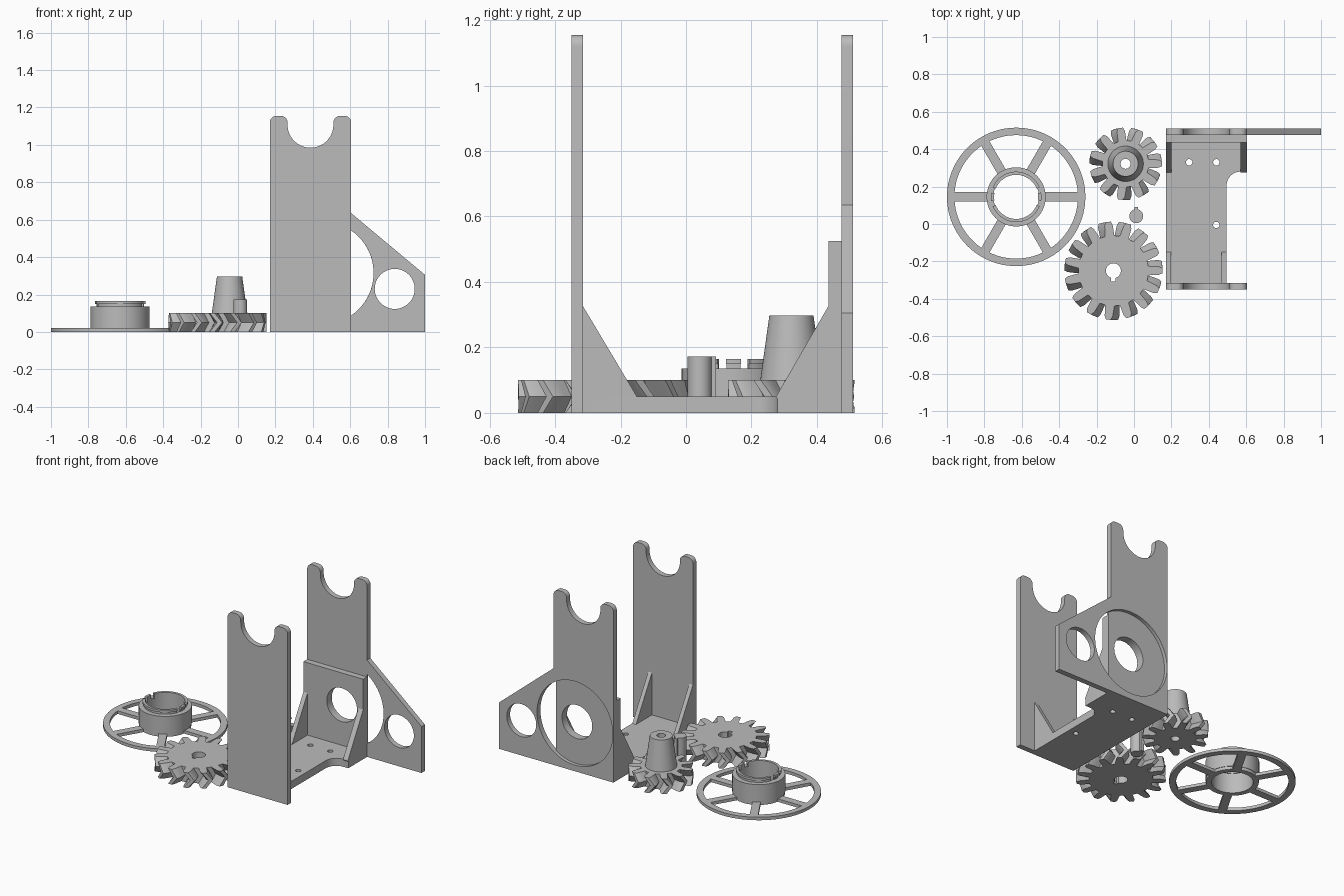
import bpy, bmesh
from math import sin, cos, pi, asin, acos, radians
from mathutils import Vector

if "Cube" in bpy.data.objects:
    bpy.data.objects.remove(bpy.data.objects["Cube"])

grey = bpy.data.materials.new("plain grey")
grey.diffuse_color = (0.5, 0.5, 0.5, 1)
grey.use_nodes = True
grey.node_tree.nodes["Principled BSDF"].inputs["Base Color"].default_value = grey.diffuse_color

XZ = (pi / 2, 0, 0)         # profile drawn in x, z; grows towards -y
YZ = (pi / 2, 0, pi / 2)    # profile drawn in y, z; grows towards +x


def arc(cx, cy, r, a0, a1, n=16):
    """Points along an arc, angles in radians."""
    return [(cx + r * cos(a0 + (a1 - a0) * i / n), cy + r * sin(a0 + (a1 - a0) * i / n))
            for i in range(n + 1)]


def circle(cx, cy, r, n=48):
    return arc(cx, cy, r, 0, 2 * pi, n)[:-1]


def solid(name, outer, levels, holes=(), loc=(0, 0, 0), rot=(0, 0, 0)):
    """Loft an outline through (height, scale, twist) levels, with straight holes."""
    bm = bmesh.new()
    caps = [[], []]
    for k, loop in enumerate([outer, *holes]):
        rings = []
        for z, s, t in levels:
            if k:
                s, t = 1, 0
            rings.append([bm.verts.new((s * (x * cos(t) - y * sin(t)),
                                        s * (x * sin(t) + y * cos(t)), z)) for x, y in loop])
        n = len(loop)
        for a, b in zip(rings, rings[1:]):
            for i in range(n):
                j = (i + 1) % n
                bm.faces.new((a[i], a[j], b[j], b[i]))
        for cap, ring in zip(caps, (rings[0], rings[-1])):
            cap += [bm.edges.get((ring[i], ring[(i + 1) % n])) for i in range(n)]
    for cap, nz in zip(caps, (-1, 1)):
        bmesh.ops.triangle_fill(bm, use_beauty=True, edges=cap, normal=Vector((0, 0, nz)))
    bmesh.ops.recalc_face_normals(bm, faces=bm.faces)
    mesh = bpy.data.meshes.new(name)
    bm.to_mesh(mesh)
    bm.free()
    mesh.materials.append(grey)
    ob = bpy.data.objects.new(name, mesh)
    bpy.context.collection.objects.link(ob)
    ob.location, ob.rotation_euler = loc, rot
    bpy.ops.object.select_all(action='DESELECT')
    ob.select_set(True)
    bpy.context.view_layer.objects.active = ob
    bpy.ops.object.shade_smooth_by_angle(angle=radians(25))
    return ob


def prism(name, outer, z0, z1, holes=(), loc=(0, 0, 0), rot=(0, 0, 0)):
    return solid(name, outer, [(z0, 1, 0), (z1, 1, 0)], holes, loc, rot)


# ---- bracket: base plate with screw holes and a filleted step
base = [(0.17, -0.33), (0.495, -0.33)] + arc(0.57, 0.205, 0.075, pi, pi / 2) + \
       [(0.605, 0.28), (0.605, 0.475), (0.17, 0.475)]
prism("base_plate", base, 0, 0.05,
      [circle(x, y, 0.017, 20) for x, y in ((0.295, 0.33), (0.44, 0.33), (0.44, -0.005))])

# ---- uprights with a round cradle at the top
cradle = []
for cx in (0.57, 0.55):
    a = 0 if cx == 0.57 else pi / 2
    cradle += arc(cx if a == 0 else 0.545, 1.12, 0.035, a, a + pi / 2, 8)
cradle += arc(0.3875, 1.1075, 0.1225, 0, -pi, 28)
cradle += arc(0.23, 1.12, 0.035, 0, pi / 2, 8) + arc(0.205, 1.12, 0.035, pi / 2, pi, 8)

prism("front_upright", [(0.17, 0), (0.605, 0)] + cradle, 0, 0.035,
      loc=(0, -0.315, 0), rot=XZ)

# rear upright carries a side arm and a round motor recess
rear = [(0.17, 0), (1, 0), (1, 0.305), (0.605, 0.635)] + cradle
arm_hole = circle(0.838, 0.23, 0.107)
motor_hole = circle(0.45, 0.315, 0.11)
half = acos(0.155 / 0.275)
crescent = arc(0.45, 0.315, 0.275, -half, half, 24)
prism("rear_upright_outer", rear, 0, 0.023, [circle(0.45, 0.315, 0.275, 72), arm_hole],
      (0, 0.51, 0), XZ)
prism("rear_upright_inner", rear, 0, 0.012, [crescent, motor_hole, arm_hole],
      (0, 0.487, 0), XZ)
prism("motor_block", [(0.17, 0), (0.605, 0), (0.605, 0.525), (0.17, 0.525)], 0, 0.04,
      [motor_hole], (0, 0.475, 0), XZ)

# triangular ribs
for x0, x1 in ((0.17, 0.197), (0.468, 0.495)):
    prism("front_rib", [(-0.32, 0.04), (-0.145, 0.04), (-0.15, 0.05), (-0.32, 0.335)],
          x0, x1, rot=YZ)
for x0, x1 in ((0.17, 0.2), (0.57, 0.605)):
    prism("rear_rib", [(0.28, 0.04), (0.44, 0.04), (0.44, 0.335), (0.275, 0.05)],
          x0, x1, rot=YZ)


# ---- herringbone gears
def gear_outline(teeth, root, tip):
    tooth = ((-.31, 0), (-.26, .35), (-.21, .75), (-.12, 1),
             (.12, 1), (.21, .75), (.26, .35), (.31, 0))
    pts = []
    for i in range(teeth):
        for f, h in tooth:
            a, r = 2 * pi * (i + f) / teeth, root + (tip - root) * h
            pts.append((r * cos(a), r * sin(a)))
    return pts


def herringbone(twist):
    return [(0, 1, 0), (0.05, 1, twist), (0.1, 1, 0)]


def keyed(r, reach, w, a):
    """Circle with a square key pointing along angle a."""
    d = asin(w / r)
    pts = arc(0, 0, r, d, 2 * pi - d, 36) + [(reach, -w), (reach, w)]
    return [(x * cos(a) - y * sin(a), x * sin(a) + y * cos(a)) for x, y in pts]


solid("large_gear", gear_outline(15, 0.188, 0.263), herringbone(0.15),
      [keyed(0.04, 0.057, 0.012, -pi / 2)], (-0.11, -0.25, 0))
bore = circle(0, 0, 0.027, 24)
gear_loc = (-0.045, 0.322, 0)
solid("small_gear", gear_outline(11, 0.125, 0.194), herringbone(0.2), [bore], gear_loc)
solid("small_gear_cone", circle(0, 0, 0.095), [(0.1, 1, 0), (0.297, 0.71, 0)],
      [bore], gear_loc)

# ---- loose keyed pin
prism("keyed_pin", keyed(0.037, 0.05, 0.01, pi / 2), 0, 0.173, loc=(0.012, 0.042, 0))

# ---- spoked wheel with a snap-in hub
wheel = (-0.63, 0.145, 0)
windows = []
for i in range(6):
    a0, a1 = i * pi / 3, (i + 1) * pi / 3
    di, do = asin(0.025 / 0.155), asin(0.025 / 0.33)
    windows.append(arc(0, 0, 0.33, a0 + do, a1 - do, 14) + arc(0, 0, 0.155, a1 - di, a0 + di, 8))
prism("spoked_wheel", circle(0, 0, 0.37, 96), 0, 0.02, windows + [circle(0, 0, 0.122)], wheel)
prism("wheel_hub", circle(0, 0, 0.158, 64), 0.02, 0.135, [circle(0, 0, 0.122)], wheel)
for a0, a1 in ((-.17, .17), (.378, pi - .378), (pi - .17, pi + .17), (pi + .378, 2 * pi - .378)):
    for part, r, z0, z1 in (("collar", 0.127, 0.13, 0.15), ("collar_lip", 0.135, 0.15, 0.165)):
        prism("hub_" + part, arc(0, 0, r, a0, a1, 20) + arc(0, 0, 0.118, a1, a0, 20),
              z0, z1, loc=wheel)
